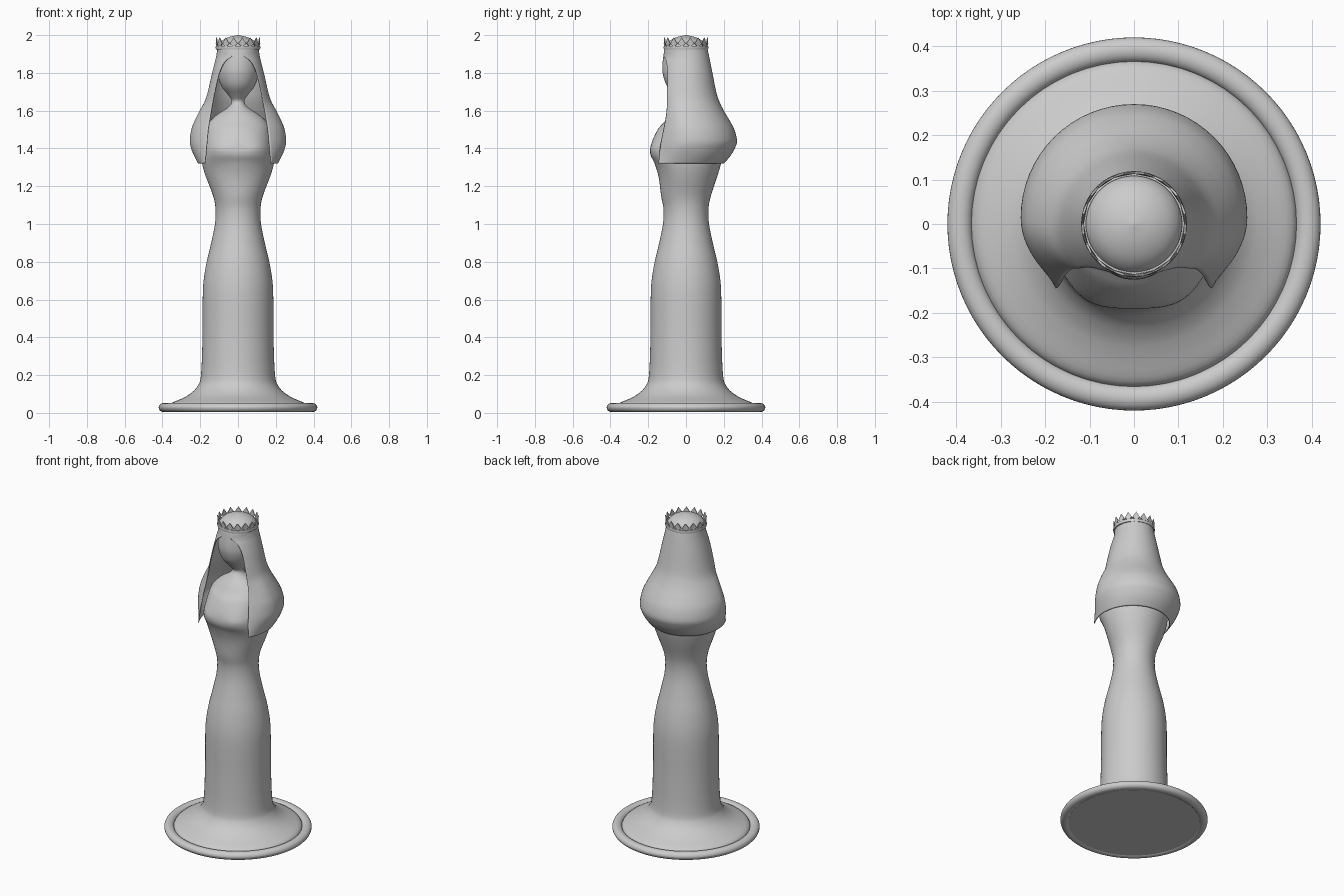
import bpy
import bmesh
from math import sin, cos, pi, acos
from mathutils import Vector

cube = bpy.data.objects.get("Cube")
if cube:
    bpy.data.objects.remove(cube, do_unlink=True)

stone = bpy.data.materials.new("plain grey")
stone.use_nodes = True
grey = (0.6, 0.6, 0.6, 1)
stone.diffuse_color = grey
stone.node_tree.nodes["Principled BSDF"].inputs["Base Color"].default_value = grey


def smooth_rows(rows, steps):
    """Catmull-Rom interpolation between profile rows."""
    pts = [Vector(r) for r in rows]
    out = []
    for i in range(len(pts) - 1):
        a, b, c = pts[max(i - 1, 0)], pts[i], pts[i + 1]
        d = pts[min(i + 2, len(pts) - 1)]
        for k in range(steps):
            t = k / steps
            out.append(b + (c - a) * (t / 2) + (a * 2 - b * 5 + c * 4 - d) * (t * t / 2)
                       + (b * 3 - a - c * 3 + d) * (t ** 3 / 2))
    return out + [pts[-1]]


def loft(name, rings, closed=True, cap=False, angle=40):
    """Skin a list of point rings into a smooth object."""
    bm = bmesh.new()
    loops = [[bm.verts.new(p) for p in ring] for ring in rings]
    n = len(rings[0])
    for low, high in zip(loops, loops[1:]):
        for j in range(n if closed else n - 1):
            k = (j + 1) % n
            bm.faces.new((low[j], low[k], high[k], high[j]))
    if cap:
        bm.faces.new(loops[0][::-1])
        bm.faces.new(loops[-1])
    mesh = bpy.data.meshes.new(name)
    bm.to_mesh(mesh)
    bm.free()
    mesh.materials.append(stone)
    obj = bpy.data.objects.new(name, mesh)
    bpy.context.collection.objects.link(obj)
    bpy.ops.object.select_all(action='DESELECT')
    obj.select_set(True)
    bpy.context.view_layer.objects.active = obj
    bpy.ops.object.shade_smooth_by_angle(angle=angle * pi / 180)
    return obj


def circle(r, z, n):
    return [(r * cos(2 * pi * i / n), r * sin(2 * pi * i / n), z) for i in range(n)]


# Body and head: height, half width, front depth, back depth
skirt = [(z, r, r, r) for z, r in (
    (0.025, 0.37), (0.05, 0.355), (0.075, 0.3), (0.1, 0.255), (0.14, 0.215),
    (0.2, 0.196), (0.4, 0.188), (0.6, 0.187), (0.7, 0.182), (0.8, 0.166),
    (0.9, 0.142), (1, 0.122), (1.08, 0.119), (1.15, 0.132))]
torso = [(1.25, 0.17, 0.145, 0.165), (1.32, 0.19, 0.167, 0.185),
         (1.37, 0.19, 0.193, 0.19), (1.42, 0.185, 0.19, 0.19),
         (1.5, 0.17, 0.15, 0.17), (1.54, 0.152, 0.115, 0.14),
         (1.58, 0.11, 0.085, 0.1), (1.62, 0.05, 0.05, 0.05), (1.65, 0.034, 0.034, 0.034)]
head = [(1.68, 0.05, 0.055, 0.055), (1.73, 0.088, 0.1, 0.095),
        (1.79, 0.108, 0.122, 0.108), (1.84, 0.11, 0.125, 0.11),
        (1.9, 0.11, 0.118, 0.11), (1.94, 0.107, 0.109, 0.107),
        (1.97, 0.085, 0.085, 0.085), (1.99, 0.047, 0.047, 0.047), (2, 0.001, 0.001, 0.001)]


def body_ring(row, n=64):
    z, rx, front, back = row
    bust = max(0, 1 - abs(z - 1.4) / 0.1)
    ring = []
    for i in range(n):
        a = 2 * pi * i / n
        y = sin(a) * (back if sin(a) > 0 else front)
        if y < 0:
            y *= 1 + 0.09 * bust * sin(2 * a) ** 2 - 0.03 * bust * sin(a) ** 8
        ring.append((rx * cos(a), y, z))
    return ring


loft("body_and_head", [body_ring(r) for r in smooth_rows(skirt + torso + head, 4)], cap=True)

# Veil: height, half width, back depth, front edge depth, half width of opening
veil_rows = [(1.32, 0.212, 0.2, 0.145, 0.176), (1.36, 0.232, 0.235, 0.143, 0.172),
             (1.4, 0.248, 0.258, 0.138, 0.168), (1.44, 0.255, 0.27, 0.132, 0.164),
             (1.5, 0.247, 0.256, 0.12, 0.158), (1.55, 0.228, 0.23, 0.11, 0.15),
             (1.6, 0.203, 0.2, 0.103, 0.142), (1.65, 0.176, 0.176, 0.1, 0.133),
             (1.7, 0.16, 0.16, 0.1, 0.124), (1.8, 0.137, 0.14, 0.098, 0.1),
             (1.86, 0.122, 0.128, 0.105, 0.07), (1.89, 0.115, 0.122, 0.115, 0.03),
             (1.935, 0.108, 0.112, 0.111, 0)]


def veil_ring(row, n=16):
    z, rx, back, front, gap = row
    reach = acos(min(1, max(0, gap / rx)))
    yc = back - rx
    side = []
    for i in range(n + 1):
        a = reach * (1 - i / n)
        side.append((rx * cos(a), yc - (front + yc) * sin(a) / sin(reach), z))
    for i in range(1, n + 1):
        a = pi / 2 * i / n
        side.append((rx * cos(a), yc + rx * sin(a), z))
    return side + [(-x, y, h) for x, y, h in side[-2::-1]]


veil = loft("veil", [veil_ring(r) for r in smooth_rows(veil_rows, 4)], closed=False)
shell = veil.modifiers.new("thickness", 'SOLIDIFY')
shell.thickness = 0.005
shell.offset = -1

# Rounded rim and underside of the foot
rim = []
for i in range(25):
    a = 2 * pi * i / 24
    rim.append(circle(0.392 + 0.028 * cos(a), 0.028 + 0.024 * sin(a), 96))
loft("foot_rim", rim)
loft("foot_underside", [circle(0.375, 0.008, 96), circle(0.375, 0.03, 96)], cap=True)

# Crown band
band = [(0.108, 1.925), (0.117, 1.925), (0.119, 1.934), (0.117, 1.943),
        (0.108, 1.943), (0.108, 1.925)]
loft("crown_band", [circle(r, z, 64) for r, z in band])

# Crown points: a ring of thin kite-shaped leaves
POINTS = 16
for i in range(POINTS):
    a = 2 * pi * (i + 0.5) / POINTS
    out, along = Vector((cos(a), sin(a), 0)), Vector((-sin(a), cos(a), 0))
    layers = []
    for depth in (0.111, 0.116):
        layers.append([out * (depth + flare) + along * s + Vector((0, 0, z))
                       for s, z, flare in ((0, 1.938, 0), (0.021, 1.955, 0),
                                           (0, 1.987, 0.003), (-0.021, 1.955, 0))])
    loft("crown_point_%d" % (i + 1), layers, cap=True, angle=20)
